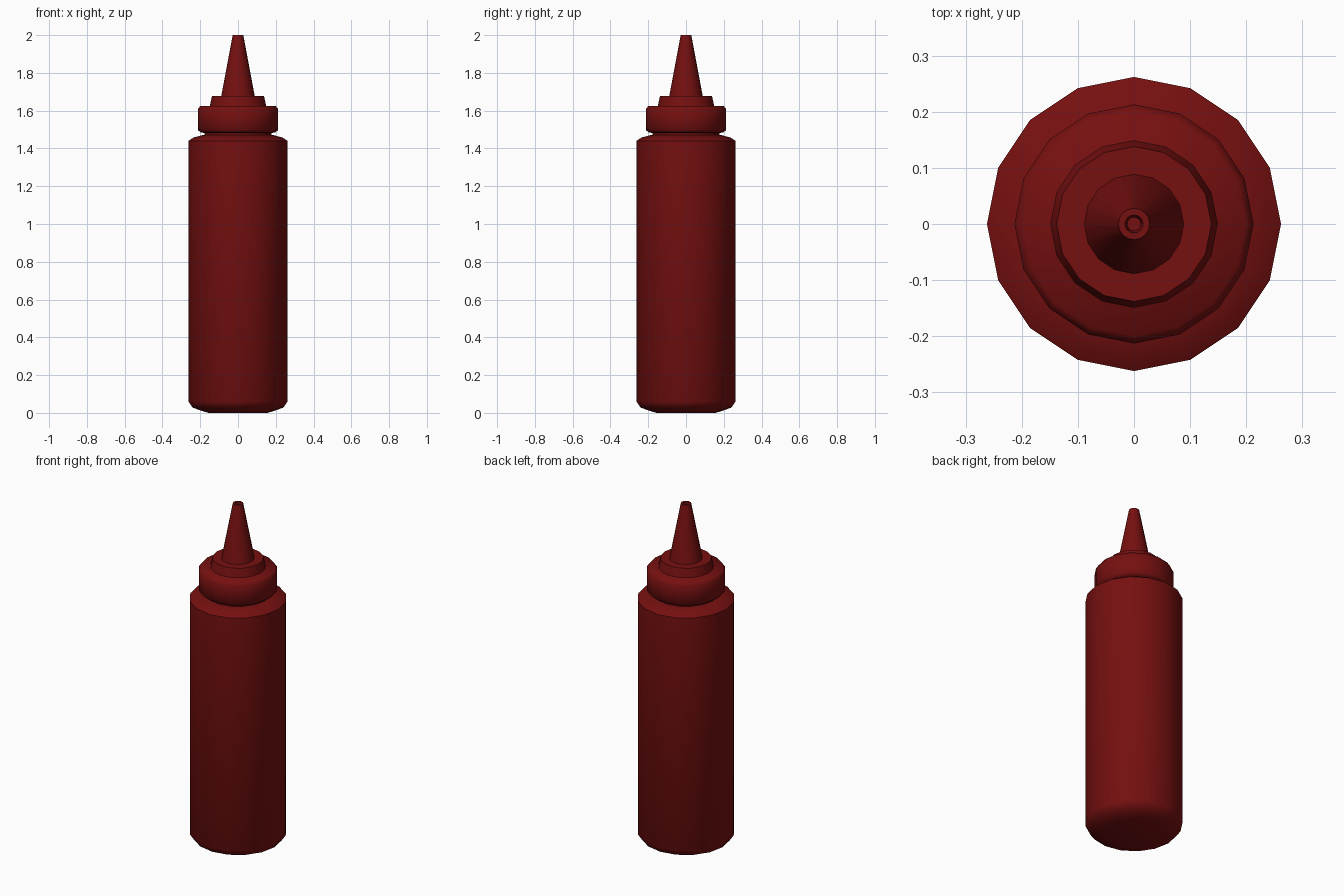
import bpy, bmesh, math

if "Cube" in bpy.data.objects:
    bpy.data.objects.remove(bpy.data.objects["Cube"])

SIDES = 16

red = bpy.data.materials.new("dark_red")
red.diffuse_color = (0.18, 0.005, 0.005, 1)
red.use_nodes = True
red.node_tree.nodes["Principled BSDF"].inputs["Base Color"].default_value = red.diffuse_color


def lathe(name, profile, angle=45):
    """Revolve (radius, height) points around z; both ends are capped."""
    bm = bmesh.new()
    rings = []
    for r, z in profile:
        rings.append([bm.verts.new((r * math.cos(2 * math.pi * i / SIDES),
                                    r * math.sin(2 * math.pi * i / SIDES), z))
                      for i in range(SIDES)])
    for a, b in zip(rings, rings[1:]):
        for i in range(SIDES):
            j = (i + 1) % SIDES
            bm.faces.new((a[i], a[j], b[j], b[i]))
    bm.faces.new(rings[0][::-1])
    bm.faces.new(rings[-1])
    bmesh.ops.recalc_face_normals(bm, faces=bm.faces)
    mesh = bpy.data.meshes.new(name)
    bm.to_mesh(mesh)
    bm.free()
    mesh.materials.append(red)
    ob = bpy.data.objects.new(name, mesh)
    bpy.context.collection.objects.link(ob)
    bpy.ops.object.select_all(action='DESELECT')
    ob.select_set(True)
    bpy.context.view_layer.objects.active = ob
    bpy.ops.object.shade_smooth_by_angle(angle=math.radians(angle))
    return ob


# Bottle body with rounded base, shoulder and short neck
lathe("bottle_body", [(0.155, 0.0), (0.19, 0.01), (0.24, 0.028), (0.262, 0.06),
                      (0.262, 1.44), (0.235, 1.458), (0.19, 1.47),
                      (0.178, 1.47), (0.178, 1.50)])

# Screw cap with bevelled rims
lathe("screw_cap", [(0.17, 1.482), (0.197, 1.484), (0.213, 1.498),
                    (0.213, 1.607), (0.199, 1.626)], 60)

# Tapered collar on the cap
lathe("nozzle_collar", [(0.15, 1.62), (0.138, 1.677)])

# Cone nozzle with an opening at the tip
lathe("nozzle", [(0.09, 1.67), (0.028, 2.0), (0.016, 2.0), (0.012, 1.96)])
